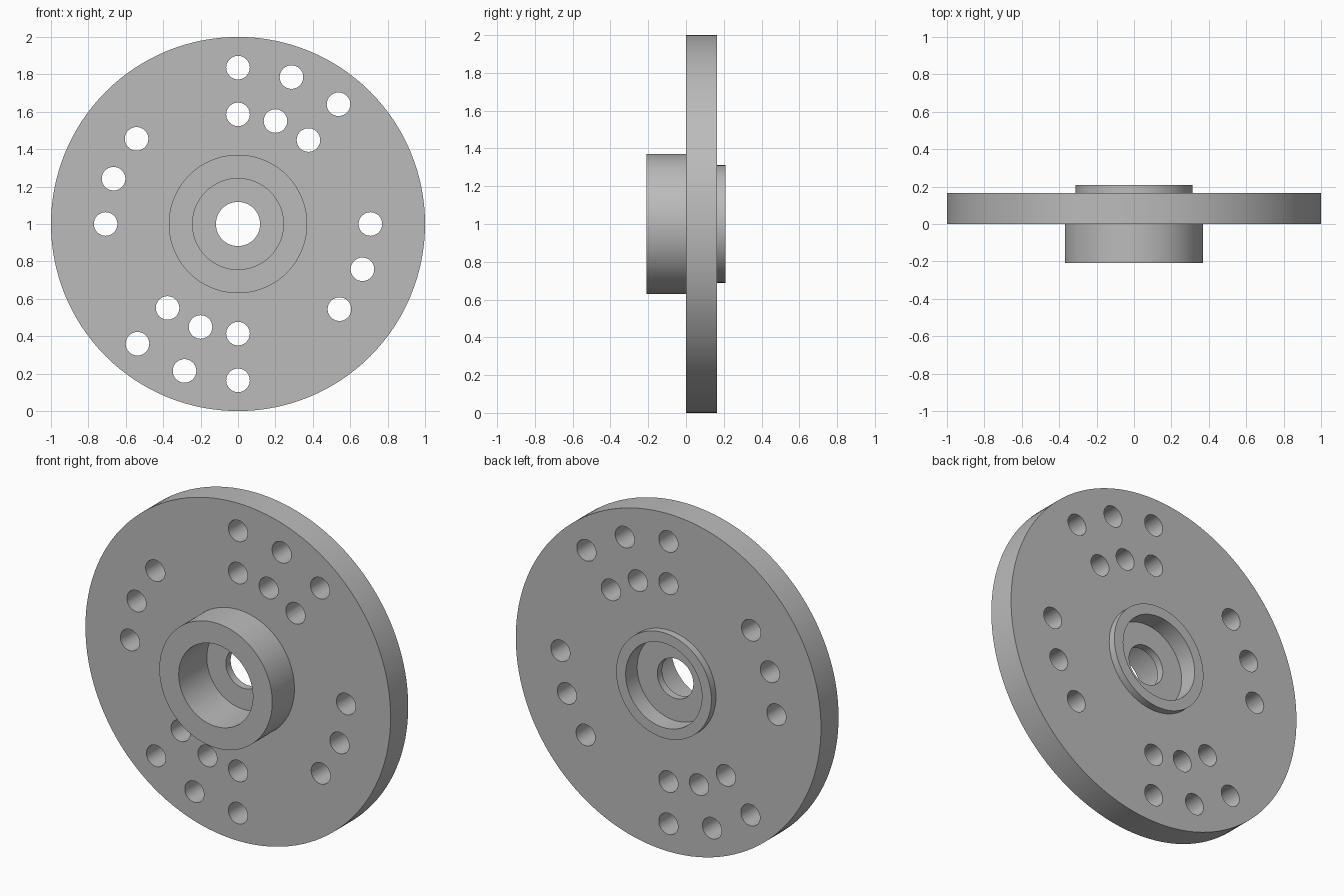
import bpy, bmesh, math
from mathutils import Matrix

cube = bpy.data.objects.get("Cube")
if cube:
    bpy.data.objects.remove(cube)

AXIS_Z = 1.0          # height of the disc's axis
HOLE_R = 0.063

steel = bpy.data.materials.new("machined grey")
steel.use_nodes = True
GREY = (0.5, 0.5, 0.5, 1)
steel.diffuse_color = GREY
steel.node_tree.nodes["Principled BSDF"].inputs["Base Color"].default_value = GREY


def make_object(name, bm):
    bmesh.ops.recalc_face_normals(bm, faces=bm.faces)
    mesh = bpy.data.meshes.new(name)
    bm.to_mesh(mesh)
    bm.free()
    mesh.materials.append(steel)
    obj = bpy.data.objects.new(name, mesh)
    bpy.context.collection.objects.link(obj)
    return obj


def lathe(name, profile, segments=128):
    """Turn a closed (radius, y) profile around the y axis."""
    bm = bmesh.new()
    rings = []
    for i in range(segments):
        a = math.tau * i / segments
        rings.append([bm.verts.new((r * math.sin(a), y, AXIS_Z + r * math.cos(a)))
                      for r, y in profile])
    n = len(profile)
    for i, ring in enumerate(rings):
        nxt = rings[(i + 1) % segments]
        for j in range(n):
            k = (j + 1) % n
            bm.faces.new((ring[j], ring[k], nxt[k], nxt[j]))
    return make_object(name, bm)


# Disc with front hub, rear lip, counterbores and a thin web with a centre hole
flange = lathe("flange_disc", [
    (0.118, 0.055), (0.243, 0.055), (0.243, -0.208), (0.37, -0.208),
    (0.37, 0.0), (1.0, 0.0), (1.0, 0.165), (0.312, 0.165),
    (0.312, 0.208), (0.25, 0.208), (0.25, 0.1), (0.118, 0.1)])

# Bolt holes: arcs of three, repeated half a turn round (start angle from top)
bm = bmesh.new()
for radius, start in ((0.836, 0), (0.586, 0), (0.708, 270)):
    for half_turn in (0, 180):
        for step in (0, 20, 40):
            a = math.radians(start + half_turn + step)
            place = Matrix.Translation((radius * math.sin(a), 0.08,
                                        AXIS_Z + radius * math.cos(a)))
            bmesh.ops.create_cone(bm, cap_ends=True, segments=40, radius1=HOLE_R,
                                  radius2=HOLE_R, depth=0.4,
                                  matrix=place @ Matrix.Rotation(math.pi / 2, 4, "X"))
cutter = make_object("bolt_hole_cutter", bm)
cutter.hide_render = True

cut = flange.modifiers.new("bolt_holes", "BOOLEAN")
cut.operation = "DIFFERENCE"
cut.solver = "EXACT"
cut.object = cutter

# Apply the cut, drop the cutter, and smooth the round walls
bpy.ops.object.select_all(action="DESELECT")
flange.select_set(True)
bpy.context.view_layer.objects.active = flange
bpy.ops.object.modifier_apply(modifier=cut.name)
bpy.data.objects.remove(cutter)
bpy.ops.object.shade_smooth_by_angle(angle=math.radians(30))
